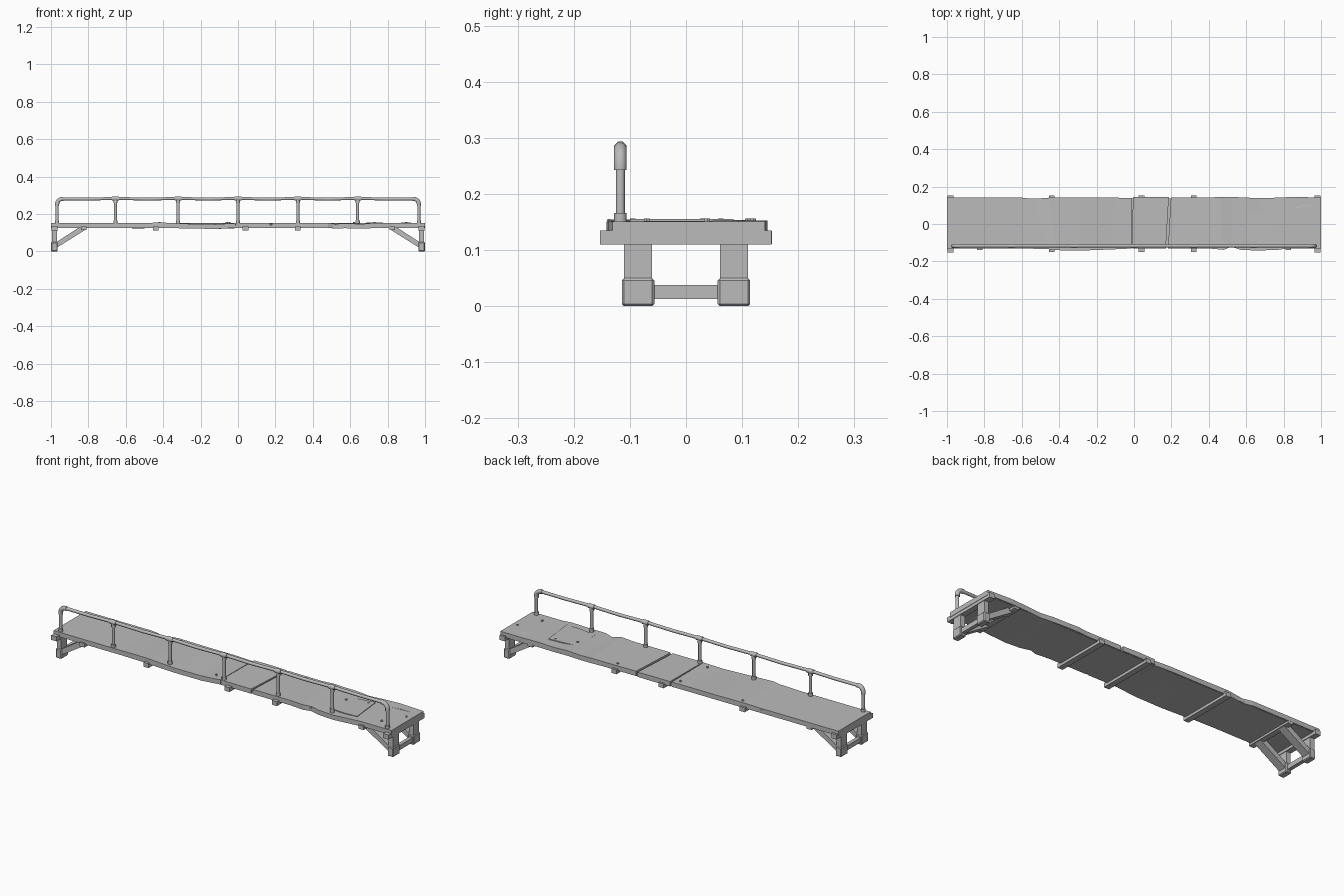
import bpy, bmesh, math
from mathutils import Vector

if bpy.data.objects.get("Cube"):
    bpy.data.objects.remove(bpy.data.objects["Cube"], do_unlink=True)

grey = bpy.data.materials.new("plain grey")
grey.use_nodes = True
GREY = (0.5, 0.5, 0.5, 1)
grey.diffuse_color = GREY
grey.node_tree.nodes["Principled BSDF"].inputs["Base Color"].default_value = GREY


def finish(name, bm, smooth=False):
    bmesh.ops.recalc_face_normals(bm, faces=bm.faces)
    mesh = bpy.data.meshes.new(name)
    bm.to_mesh(mesh)
    bm.free()
    mesh.materials.append(grey)
    ob = bpy.data.objects.new(name, mesh)
    bpy.context.collection.objects.link(ob)
    if smooth:
        bpy.ops.object.select_all(action='DESELECT')
        ob.select_set(True)
        bpy.context.view_layer.objects.active = ob
        bpy.ops.object.shade_smooth_by_angle(angle=math.radians(50))
    return ob


def box(name, lo, hi, bevel=0.0):
    lo, hi = Vector(lo), Vector(hi)
    bm = bmesh.new()
    bmesh.ops.create_cube(bm, size=1)
    for v in bm.verts:
        v.co = (lo + hi) / 2 + v.co * (hi - lo)
    if bevel:
        bmesh.ops.bevel(bm, geom=bm.edges[:], offset=bevel, segments=1, affect='EDGES')
    return finish(name, bm)


def loft(name, rings, smooth=False):
    bm = bmesh.new()
    loops = [[bm.verts.new(p) for p in ring] for ring in rings]
    n = len(loops[0])
    for a, b in zip(loops, loops[1:]):
        for i in range(n):
            bm.faces.new((a[i], a[(i + 1) % n], b[(i + 1) % n], b[i]))
    bm.faces.new(loops[0])
    bm.faces.new(loops[-1])
    return finish(name, bm, smooth)


def tube(name, path, r, sides=8):
    # round bar swept along a path lying in one x-z plane
    pts = [Vector(p) for p in path]
    rings = []
    for i, p in enumerate(pts):
        t = (pts[min(i + 1, len(pts) - 1)] - pts[max(i - 1, 0)]).normalized()
        side = Vector((0, 1, 0))
        up = t.cross(side)
        angles = [2 * math.pi * (k + 0.5) / sides for k in range(sides)]
        rings.append([p + r * (math.cos(a) * side + math.sin(a) * up) for a in angles])
    return loft(name, rings, True)


def panel(name, sections, low=0.126, top=0.151):
    # each section: front x, back x, front y, back y, front dz, back dz
    rings = []
    for xf, xb, yf, yb, zf, zb in sections:
        rings.append([(xf, yf, low + min(zf, 0)), (xb, yb, low + min(zb, 0)),
                      (xb, yb, top + zb), (xf, yf, top + zf)])
    return loft(name, rings)


# Deck core and the worn panels laid over it
box("deck_core", (-0.995, -0.126, 0.125), (0.995, 0.136, 0.14))
F, B = -0.131, 0.141
panel("left_deck_panel", [
    (-1, -1, F, B, 0, 0), (-0.6, -0.6, F, B, 0, 0),
    (-0.46, -0.54, -0.134, 0.134, 0.002, -0.004),
    (-0.42, -0.45, -0.14, B, 0.004, 0.002),
    (-0.28, -0.28, -0.142, B, -0.003, 0),
    (-0.12, -0.1, -0.136, B, -0.006, 0),
    (-0.013, -0.012, F, 0.138, 0, -0.002)])
panel("middle_deck_panel", [
    (-0.009, -0.006, F, 0.144, 0.001, 0.001), (0.1, 0.1, F, 0.145, 0, 0.002),
    (0.17, 0.186, F, 0.144, 0, 0)])
panel("right_deck_panel", [
    (0.182, 0.197, F, B, 0.001, 0.001), (0.4, 0.4, F, B, 0.001, 0),
    (0.48, 0.46, -0.138, 0.145, 0.002, 0.002), (0.52, 0.52, -0.121, 0.145, -0.004, 0),
    (0.57, 0.6, -0.138, B, -0.002, 0.002), (0.66, 0.68, -0.142, 0.138, -0.004, -0.003),
    (0.77, 0.77, -0.138, B, 0.001, 0.001), (0.82, 0.86, F, 0.145, 0, 0.002),
    (1, 1, F, B, 0, 0)])

# Loose plates and a curled edge at the damaged end
panel("loose_patch", [
    (0.6, 0.6, -0.09, 0.065, -0.001, 0), (0.7, 0.68, -0.1, 0.075, 0.002, 0.002),
    (0.775, 0.755, -0.1, 0.085, 0.004, 0.004)], low=0.147)
panel("curled_strip", [
    (0.8, 0.84, 0.075, 0.1, 0, 0), (0.9, 0.91, 0.09, 0.11, 0.003, 0.001),
    (0.99, 0.99, 0.095, 0.115, 0, 0)], low=0.148)

# Bolt heads
for x, y in [(-0.42, 0.12), (-0.045, 0.11), (-0.06, -0.095), (0.62, 0.03),
             (0.73, 0.062), (0.97, 0.038), (0.9, -0.07), (0.32, 0.12)]:
    tube("bolt", [(x, y, 0.146), (x, y, 0.1565)], 0.006, 6)

# Cross beams under the deck
for x in (-0.44, 0.04, 0.32):
    box("cross_beam", (x - 0.015, -0.15, 0.111), (x + 0.015, 0.153, 0.134))

# End trestles
for s in (-1, 1):
    def span(a, b):
        return min(s * a, s * b), max(s * a, s * b)

    x0, x1 = span(0.966, 0.998)
    box("end_beam", (x0, -0.153, 0.11), (x1, 0.152, 0.135))
    box("lower_tie", (x0 + 0.006, -0.07, 0.013), (x1 - 0.006, 0.07, 0.038))
    b0, b1 = span(0.81, 0.84)
    box("brace_beam", (b0, -0.14, 0.114), (b1, 0.14, 0.134))
    for side in (-1, 1):
        y = side * 0.0855
        box("leg", (x0 + 0.003, y - 0.025, 0.03), (x1 - 0.003, y + 0.025, 0.127))
        box("foot", (x0 - 0.001, y - 0.029, 0), (x1 + 0.001, y + 0.029, 0.05), 0.004)
        profile = [(0.975, 0.016), (0.975, 0.047), (0.85, 0.128), (0.81, 0.128), (0.81, 0.119)]
        loft("diagonal_brace", [[(s * px, y + w, pz) for px, pz in profile]
                                for w in (-0.022, 0.022)])

# Handrail bent from a single bar, slightly wavy
Y, TOP, END, R = -0.117, 0.281, 0.967, 0.028


def corner(s):
    angles = [math.pi / 2 * k / 4 for k in range(5)]
    return [(s * (END - R + R * math.cos(a)), Y, TOP - R + R * math.sin(a)) for a in angles]


posts = [-0.655, -0.32, 0, 0.32, 0.64]
wave = [(x, Y, TOP + (0.002 if i % 2 else -0.001))
        for i, x in enumerate([-0.8, -0.655, -0.48, -0.32, -0.16, 0, 0.16, 0.32, 0.48, 0.64, 0.8])]
tube("handrail", [(-END, Y, 0.15)] + corner(-1) + wave + corner(1)[::-1] + [(END, Y, 0.15)], 0.0085)

# Posts with base sockets and joint sleeves
for x in posts:
    tube("rail_post", [(x, Y, 0.15), (x, Y, TOP)], 0.0085)
    tube("tee_sleeve", [(x - 0.018, Y, TOP + 0.001), (x + 0.018, Y, TOP + 0.001)], 0.012)
    tube("tee_neck", [(x, Y, 0.258), (x, Y, TOP)], 0.0115)
for x in [-END] + posts + [END]:
    tube("post_socket", [(x, Y, 0.148), (x, Y, 0.166)], 0.012)

# Elbow sleeves at the handrail ends
for s in (-1, 1):
    tube("elbow", [(s * END, Y, 0.243)] + corner(s) + [(s * (END - 0.035), Y, TOP)], 0.0118)
